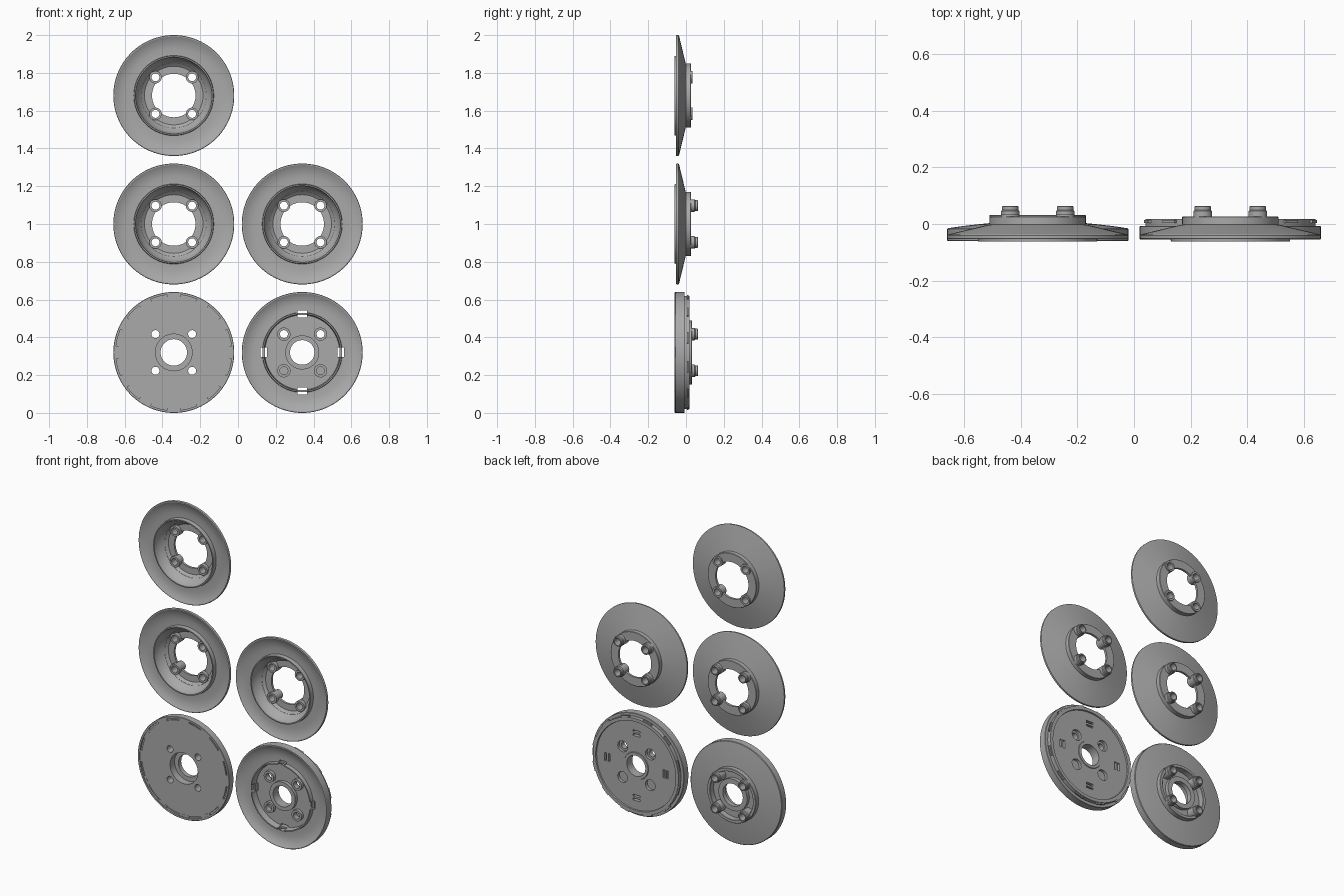
import bpy, bmesh, math
from mathutils import Matrix, Vector

cube = bpy.data.objects.get("Cube")
if cube:
    bpy.data.objects.remove(cube, do_unlink=True)

grey = bpy.data.materials.new("plain grey")
grey.use_nodes = True
grey.diffuse_color = (0.4, 0.4, 0.4, 1)
grey.node_tree.nodes["Principled BSDF"].inputs["Base Color"].default_value = (0.4, 0.4, 0.4, 1)

PEG = 0.097      # peg offset from the disc centre in x and z
CORNERS = [(sx * PEG, sz * PEG) for sx in (-1, 1) for sz in (-1, 1)]


def finish(name, bm):
    bmesh.ops.recalc_face_normals(bm, faces=bm.faces)
    mesh = bpy.data.meshes.new(name)
    bm.to_mesh(mesh)
    bm.free()
    obj = bpy.data.objects.new(name, mesh)
    bpy.context.collection.objects.link(obj)
    mesh.materials.append(grey)
    return obj


def activate(obj):
    bpy.ops.object.select_all(action='DESELECT')
    obj.select_set(True)
    bpy.context.view_layer.objects.active = obj


def smooth(obj):
    activate(obj)
    bpy.ops.object.shade_smooth_by_angle(angle=math.radians(25))


def spin(bm, centre, profile, n=96):
    """Turn a closed (radius, y) profile around the y axis."""
    rings = []
    for i in range(n):
        a = math.tau * i / n
        rings.append([bm.verts.new((centre[0] + r * math.cos(a), y, centre[1] + r * math.sin(a)))
                      for r, y in profile])
    for i in range(n):
        a, b = rings[i], rings[(i + 1) % n]
        for j in range(len(profile)):
            k = (j + 1) % len(profile)
            bm.faces.new((a[j], a[k], b[k], b[j]))


def lathe(name, centre, profile):
    bm = bmesh.new()
    spin(bm, centre, profile)
    return finish(name, bm)


def add_rod(bm, centre, radius, y0, y1):
    m = Matrix.Translation((centre[0], (y0 + y1) / 2, centre[1])) @ Matrix.Rotation(math.pi / 2, 4, 'X')
    bmesh.ops.create_cone(bm, cap_ends=True, segments=32, radius1=radius, radius2=radius,
                          depth=y1 - y0, matrix=m)


def add_block(bm, centre, angle, radius, y, size):
    """Box of (radial, y, tangential) size, placed around the disc."""
    m = (Matrix.Translation((centre[0], y, centre[1])) @ Matrix.Rotation(angle, 4, 'Y')
         @ Matrix.Translation((radius, 0, 0)) @ Matrix.Diagonal(Vector((*size, 1))))
    bmesh.ops.create_cube(bm, size=1, matrix=m)


def cut(obj, bm):
    cutter = finish("cutter", bm)
    cutter.hide_render = True
    mod = obj.modifiers.new("cut", 'BOOLEAN')
    mod.operation, mod.solver, mod.object = 'DIFFERENCE', 'EXACT', cutter
    activate(obj)
    bpy.ops.object.modifier_apply(modifier=mod.name)
    bpy.data.objects.remove(cutter, do_unlink=True)


def corners(centre):
    return [(centre[0] + dx, centre[1] + dz) for dx, dz in CORNERS]


def peg_holes(obj, centre, radius, y0=-0.1, y1=0.1):
    bm = bmesh.new()
    for c in corners(centre):
        add_rod(bm, c, radius, y0, y1)
    cut(obj, bm)


def pegs(name, centre, profile):
    bm = bmesh.new()
    for c in corners(centre):
        spin(bm, c, profile, 32)
    smooth(finish(name, bm))


LONG_PEG = [(.021, -.01), (.033, -.01), (.033, .045), (.029, .049), (.029, .061), (.027, .063), (.021, .063)]
SHORT_PEG = [(.021, -.01), (.033, -.01), (.033, .034), (.021, .034)]

# Dished open discs
DISH = [(.318, -.053), (.32, -.05), (.32, -.04), (.317, -.037), (.18, -.004), (.17, -.002),
        (.17, .024), (.168, .026), (.115, .026), (.115, .012), (.155, .012), (.165, .004),
        (.19, -.022), (.201, -.05), (.203, -.062), (.21, -.062), (.212, -.035),
        (.25, -.034), (.29, -.041), (.312, -.053)]
for label, centre, peg in (("top", (-.34, 1.68), SHORT_PEG), ("middle_right", (-.34, 1.0), LONG_PEG),
                           ("middle_left", (.34, 1.0), LONG_PEG)):
    disc = lathe(label + "_dished_disc", centre, DISH)
    peg_holes(disc, centre, .027)
    smooth(disc)
    pegs(label + "_pegs", centre, peg)

# Closed disc with a flat front and a rounded back
C = (-.34, .32)
closed = lathe("closed_disc", C, [
    (.318, -.06), (.32, -.058), (.32, -.018), (.317, -.015), (.27, -.008), (.22, -.002), (.17, .003),
    (.17, .03), (.168, .032), (.152, .032), (.15, .03), (.15, -.005), (.1, -.005), (.1, .018),
    (.07, .018), (.07, -.01), (.097, -.01), (.097, -.055), (.296, -.055), (.296, -.048),
    (.307, -.048), (.307, -.06)])
peg_holes(closed, C, .027)
smooth(closed)
pegs("closed_disc_pegs", C, [(r, -.055 if y < 0 else y) if r < .03 else (r, y) for r, y in
                             [(.021, -.05), (.0275, -.05)] + LONG_PEG[1:]])
bm = bmesh.new()
for i in range(12):
    add_block(bm, C, math.tau * i / 12, .300, -.052, (.016, .008, .07))
finish("closed_disc_tabs", bm)

# Backing disc with a flat stepped back
C = (.34, .32)
backing = lathe("backing_disc", C, [
    (.318, -.055), (.32, -.052), (.32, -.009), (.318, -.007), (.3, -.007), (.3, .018), (.28, .018),
    (.278, .01), (.085, .01), (.083, .014), (.065, .014), (.065, -.042), (.09, -.042), (.09, -.02),
    (.198, -.02), (.203, -.06), (.21, -.06), (.212, -.035), (.25, -.034), (.29, -.041), (.312, -.055)])
peg_holes(backing, C, .021)
peg_holes(backing, C, .034, -.008, .05)
bm = bmesh.new()
for i in range(4):
    add_block(bm, C, math.tau * i / 4, .204, 0, (.036, .2, .05))
cut(backing, bm)
smooth(backing)
pegs("backing_disc_collars", C, [(.021, -.04), (.035, -.04), (.035, -.018), (.021, -.018)])
bm = bmesh.new()
for i in range(4):
    add_block(bm, C, math.tau * i / 4, .204, -.01, (.012, .036, .052))
finish("slot_bars", bm)
bm = bmesh.new()
for i in range(12):
    add_block(bm, C, math.tau * (i + .5) / 12, .302, .009, (.012, .01, .06))
finish("backing_disc_clips", bm)
